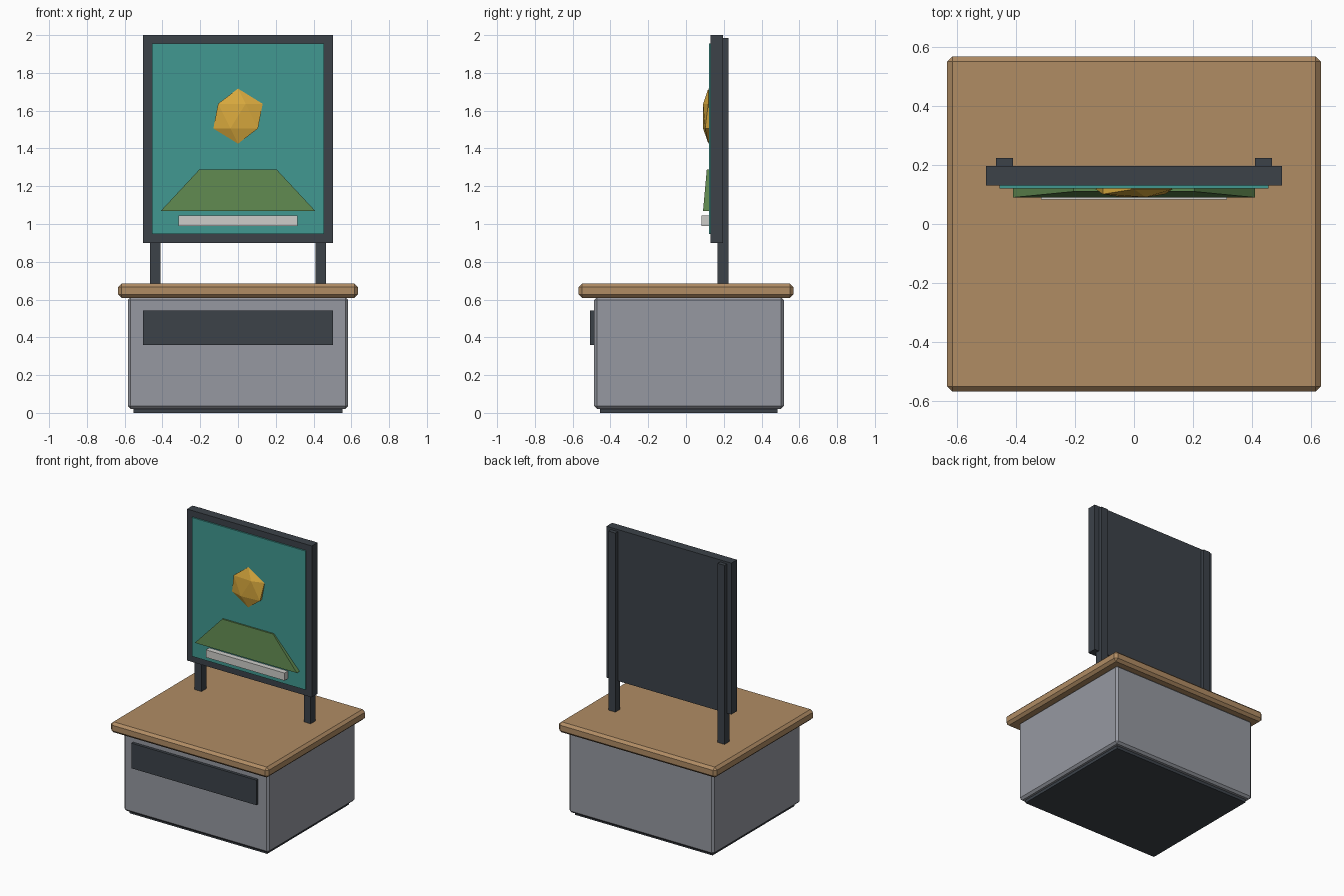
import bpy, bmesh

if "Cube" in bpy.data.objects:
    bpy.data.objects.remove(bpy.data.objects["Cube"])


def material(name, rgb):
    lin = [c / 255 / 12.92 if c / 255 <= 0.04045 else ((c / 255 + 0.055) / 1.055) ** 2.4 for c in rgb]
    m = bpy.data.materials.new(name)
    m.diffuse_color = (*lin, 1)
    m.use_nodes = True
    m.node_tree.nodes["Principled BSDF"].inputs["Base Color"].default_value = m.diffuse_color
    return m


GREY = material("grey metal", (150, 153, 161))
WOOD = material("tan wood", (176, 140, 100))
DARK = material("dark slate", (60, 66, 73))
TEAL = material("teal", (65, 152, 145))
GREEN = material("leaf green", (94, 134, 78))
GOLD = material("gold", (218, 170, 62))
WHITE = material("off white", (206, 206, 202))


def finish(name, bm, mat):
    me = bpy.data.meshes.new(name)
    bmesh.ops.recalc_face_normals(bm, faces=bm.faces)
    bm.to_mesh(me)
    bm.free()
    me.materials.append(mat)
    ob = bpy.data.objects.new(name, me)
    bpy.context.collection.objects.link(ob)
    return ob


def box(name, x, y, z, mat, bevel=0, taper=1):
    """Box from (min, max) ranges; taper scales the top face about its centre."""
    bm = bmesh.new()
    bmesh.ops.create_cube(bm, size=1)
    for v in bm.verts:
        k = taper if v.co.z > 0 else 1
        v.co = ((x[0] + x[1]) / 2 + v.co.x * k * (x[1] - x[0]),
                (y[0] + y[1]) / 2 + v.co.y * k * (y[1] - y[0]),
                z[0] if v.co.z < 0 else z[1])
    ob = finish(name, bm, mat)
    if bevel:
        mod = ob.modifiers.new("chamfer", "BEVEL")
        mod.width = bevel
        mod.segments = 1
    return ob


# Cabinet
box("plinth", (-0.553, 0.553), (-0.455, 0.485), (0, 0.03), DARK)
box("cabinet_body", (-0.583, 0.583), (-0.486, 0.518), (0.021, 0.612), GREY, 0.015)
box("counter_top", (-0.634, 0.634), (-0.568, 0.568), (0.608, 0.684), WOOD, 0.018)
box("front_panel", (-0.502, 0.502), (-0.507, -0.475), (0.36, 0.542), DARK)

# Sign board on two posts
box("sign_board", (-0.502, 0.502), (0.131, 0.196), (0.9, 2.0), DARK)
box("sign_face", (-0.456, 0.456), (0.121, 0.135), (0.946, 1.955), TEAL)
for side, s in (("left", -1), ("right", 1)):
    box(side + "_post", sorted((s * 0.411, s * 0.467)), (0.168, 0.224), (0.67, 1.985), DARK)

# Raised emblem: hill, strip and faceted sun
box("hill", (-0.41, 0.41), (0.09, 0.17), (1.068, 1.288), GREEN, taper=0.5)
box("label_strip", (-0.316, 0.316), (0.083, 0.13), (0.99, 1.045), WHITE)
bm = bmesh.new()
bmesh.ops.create_icosphere(bm, subdivisions=1, radius=0.146)
for v in bm.verts:
    v.co = (v.co.x, 0.118 + v.co.y * 0.22, 1.571 + v.co.z)
finish("sun", bm, GOLD)
